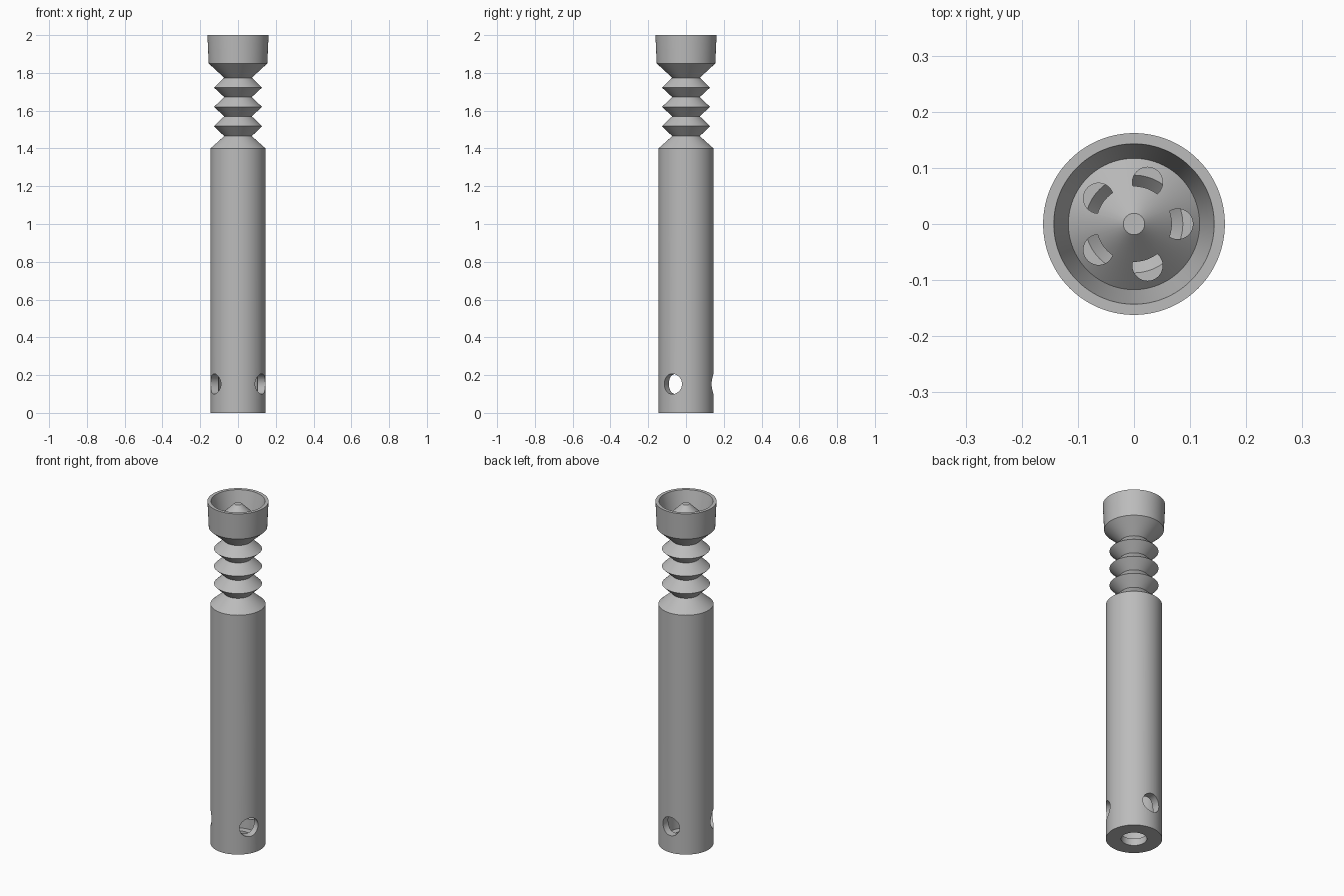
import bpy, math
from mathutils import Vector

cube = bpy.data.objects.get("Cube")
if cube:
    bpy.data.objects.remove(cube, do_unlink=True)

SEGMENTS = 96

grey = bpy.data.materials.new("plain_grey")
grey.use_nodes = True
colour = (0.5, 0.5, 0.5, 1)
grey.diffuse_color = colour
grey.node_tree.nodes["Principled BSDF"].inputs["Base Color"].default_value = colour


def lathe(name, profile):
    """Revolve a closed (radius, height) profile around z."""
    verts, rings, faces = [], [], []
    for r, z in profile:
        count = SEGMENTS if r > 0 else 1
        start = len(verts)
        for i in range(count):
            a = math.tau * i / SEGMENTS
            verts.append((r * math.cos(a), r * math.sin(a), z))
        rings.append([start + i % count for i in range(SEGMENTS)])
    for k, lower in enumerate(rings):
        upper = rings[(k + 1) % len(rings)]
        for i in range(SEGMENTS):
            j = (i + 1) % SEGMENTS
            face = list(dict.fromkeys((lower[i], lower[j], upper[j], upper[i])))
            if len(face) > 2:
                faces.append(face)
    mesh = bpy.data.meshes.new(name)
    mesh.from_pydata(verts, [], faces)
    mesh.materials.append(grey)
    obj = bpy.data.objects.new(name, mesh)
    bpy.context.collection.objects.link(obj)
    return obj


def drill(target, radius, centre, direction, depth):
    """Cut a round hole through the target."""
    bpy.ops.mesh.primitive_cylinder_add(vertices=48, radius=radius, depth=depth, location=centre)
    cutter = bpy.context.object
    cutter.name = "hole_cutter"
    cutter.rotation_euler = Vector(direction).to_track_quat("Z", "Y").to_euler()
    cutter.hide_render = True
    cutter.data.materials.append(grey)
    mod = target.modifiers.new("hole", "BOOLEAN")
    mod.object, mod.operation, mod.solver = cutter, "DIFFERENCE", "EXACT"
    bpy.context.view_layer.objects.active = target
    bpy.ops.object.modifier_apply(modifier=mod.name)
    bpy.data.objects.remove(cutter, do_unlink=True)


# Outside: straight tube, bellows neck, flared cup
outside = [(0.067, 0), (0.146, 0), (0.146, 1.4), (0.073, 1.465)]
for z in (1.518, 1.62, 1.722):
    outside += [(0.127, z), (0.073, z + 0.052)]
outside += [(0.155, 1.85), (0.162, 2)]

# Cup interior with raised central cone
cup = [(0.143, 2), (0.117, 1.89), (0.019, 1.985), (0, 1.985)]

# Hollow inside: under the cone, funnel, neck bore, wide chamber
hollow = [(0, 1.95), (0.112, 1.84), (0.112, 1.83), (0.087, 1.83),
          (0.045, 1.785), (0.045, 1.45), (0.103, 1.38), (0.103, 0.04), (0.067, 0.04)]

body = lathe("bellows_tube", outside + cup + hollow)

# Three round side holes near the foot
for k in range(3):
    a = math.radians(90 + 120 * k)
    d = Vector((math.cos(a), math.sin(a), 0))
    drill(body, 0.054, d * 0.12 + Vector((0, 0, 0.153)), d, 0.16)

# Five slots in the cone
for k in range(5):
    a = math.radians(72 * k)
    drill(body, 0.027, (0.078 * math.cos(a), 0.078 * math.sin(a), 1.887), (0, 0, 1), 0.102)

bpy.ops.object.select_all(action="DESELECT")
body.select_set(True)
bpy.context.view_layer.objects.active = body
bpy.ops.object.shade_smooth_by_angle(angle=math.radians(25))
